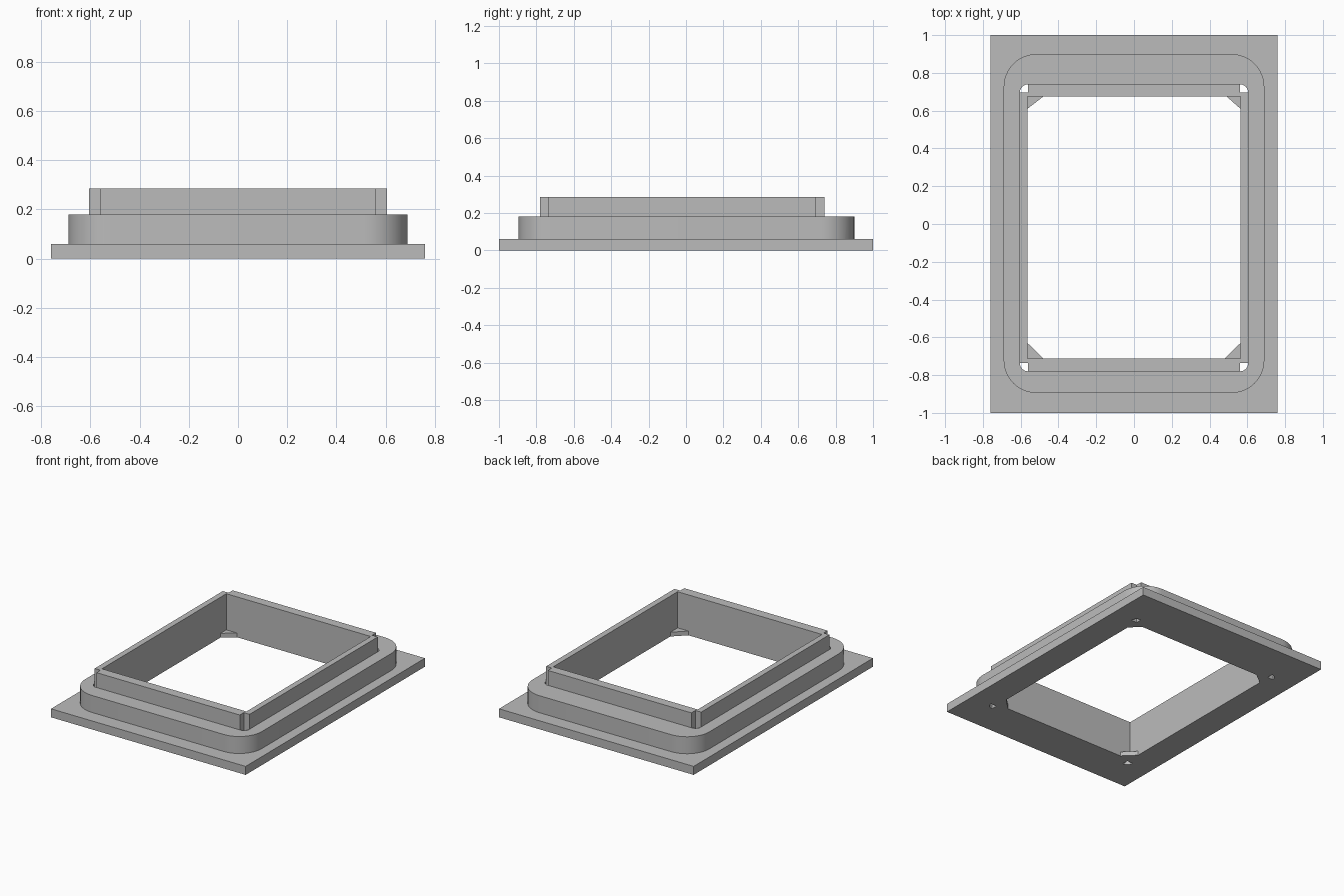
import bpy, bmesh, math

cube = bpy.data.objects.get("Cube")
if cube:
    bpy.data.objects.remove(cube, do_unlink=True)

grey = bpy.data.materials.new("plain_grey")
grey.use_nodes = True
grey.diffuse_color = (0.5, 0.5, 0.5, 1)
grey.node_tree.nodes["Principled BSDF"].inputs["Base Color"].default_value = (0.5, 0.5, 0.5, 1)


def rect(x0, x1, y0, y1):
    return [(x0, y0), (x1, y0), (x1, y1), (x0, y1)]


def arc(cx, cy, r, start, steps):
    angles = [start + math.pi / 2 * i / steps for i in range(steps + 1)]
    return [(cx + r * math.cos(a), cy + r * math.sin(a)) for a in angles]


def rounded(x0, x1, y0, y1, r, steps=12):
    centres = rect(x0 + r, x1 - r, y0 + r, y1 - r)
    return [p for i, (cx, cy) in enumerate(centres)
            for p in arc(cx, cy, r, math.pi + i * math.pi / 2, steps)]


def prism(name, outline, z0, z1):
    """Extrude a flat outline from z0 up to z1."""
    bm = bmesh.new()
    face = bm.faces.new([bm.verts.new((x, y, z0)) for x, y in outline])
    out = bmesh.ops.extrude_face_region(bm, geom=[face])
    top = [v for v in out["geom"] if isinstance(v, bmesh.types.BMVert)]
    bmesh.ops.translate(bm, verts=top, vec=(0, 0, z1 - z0))
    bmesh.ops.recalc_face_normals(bm, faces=bm.faces)
    mesh = bpy.data.meshes.new(name)
    bm.to_mesh(mesh)
    bm.free()
    mesh.materials.append(grey)
    obj = bpy.data.objects.new(name, mesh)
    bpy.context.collection.objects.link(obj)
    return obj


def combine(body, other, operation):
    mod = body.modifiers.new(operation.lower(), "BOOLEAN")
    mod.operation, mod.solver, mod.object = operation, "EXACT", other
    bpy.context.view_layer.objects.active = body
    bpy.ops.object.modifier_apply(modifier=mod.name)
    bpy.data.objects.remove(other, do_unlink=True)


# Rim limits and the square notch at each of its corners
X, BACK, FRONT, N = 0.605, 0.74, -0.78, 0.045
rim_outline = [(-X + N, FRONT), (X - N, FRONT), (X - N, FRONT + N), (X, FRONT + N),
               (X, BACK - N), (X - N, BACK - N), (X - N, BACK), (-X + N, BACK),
               (-X + N, BACK - N), (-X, BACK - N), (-X, FRONT + N), (-X + N, FRONT + N)]

# Flange, rounded collar and notched rim
frame = prism("stepped_frame", rect(-0.76, 0.76, -1, 1), 0, 0.06)
combine(frame, prism("collar", rounded(-0.69, 0.69, -0.895, 0.9, 0.175), 0.03, 0.18), "UNION")
combine(frame, prism("rim", rim_outline, 0.1, 0.285), "UNION")

# Main opening, chamfered near the floor to leave corner gussets
IX, IB, IF = 0.564, 0.675, -0.712
gusset_outline = [(-0.48, IF), (0.48, IF), (IX, -0.63), (IX, 0.61),
                  (0.49, IB), (-0.48, IB), (-IX, 0.61), (-IX, -0.63)]
combine(frame, prism("opening", rect(-IX, IX, IF, IB), 0.03, 0.5), "DIFFERENCE")
combine(frame, prism("gusset_opening", gusset_outline, -0.1, 0.04), "DIFFERENCE")

# Small through-holes with a rounded outer corner under each notch
for sx in (-1, 1):
    for y, sy in ((FRONT, -1), (BACK, 1)):
        cx, cy = sx * (X - N), y - sy * N
        quarter = [(cx + sx * px, cy + sy * py) for px, py in arc(0, 0, N, 0, 8)]
        combine(frame, prism("corner_hole", [(cx, cy)] + quarter, -0.1, 0.5), "DIFFERENCE")

# Smooth the round corners, keep the edges crisp
bpy.ops.object.select_all(action="DESELECT")
frame.select_set(True)
bpy.context.view_layer.objects.active = frame
bpy.ops.object.shade_smooth_by_angle(angle=math.radians(30))
